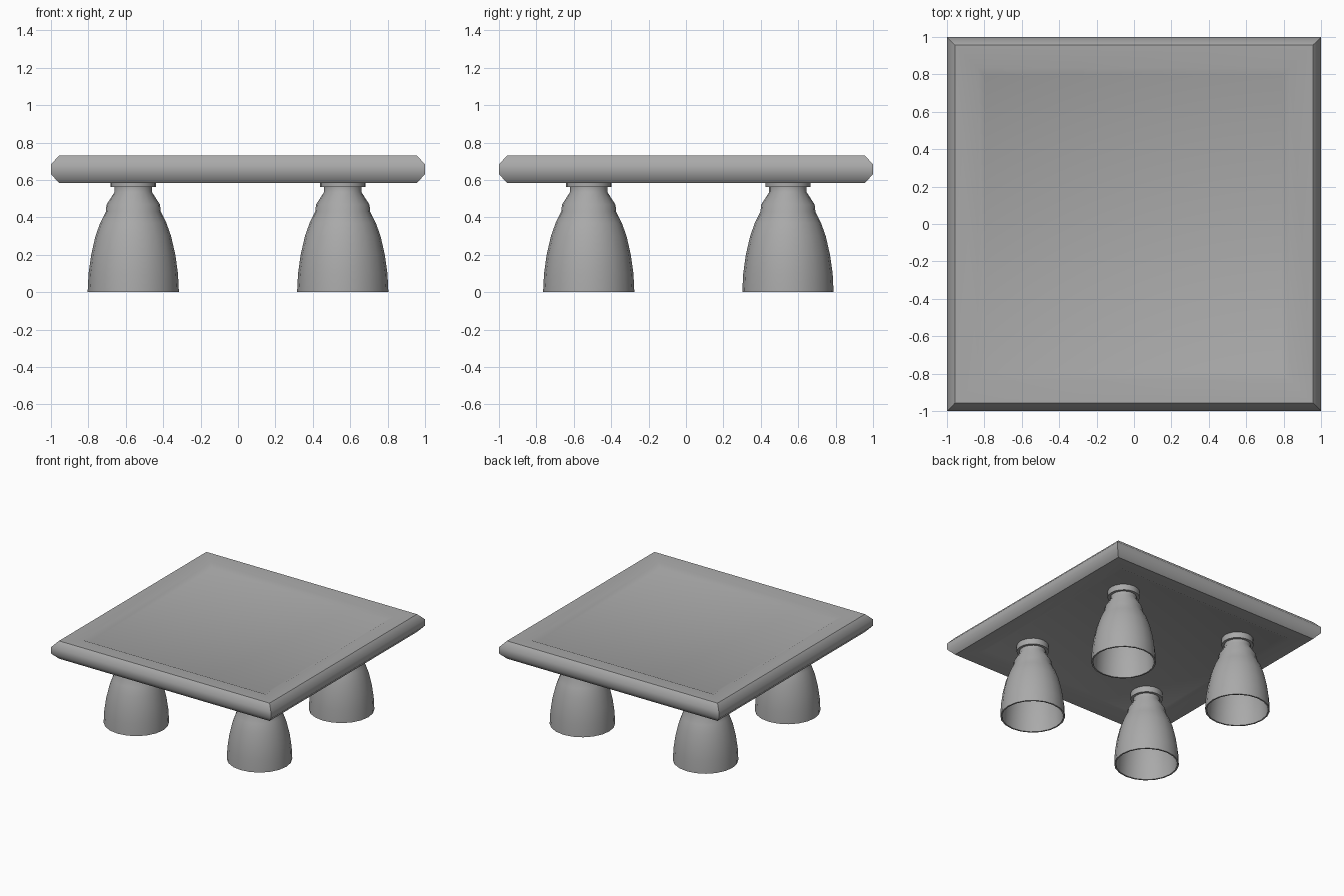
import bpy, bmesh, math

if "Cube" in bpy.data.objects:
    bpy.data.objects.remove(bpy.data.objects["Cube"], do_unlink=True)

grey = bpy.data.materials.new("stone grey")
grey.use_nodes = True
colour = (0.4, 0.4, 0.4, 1)
grey.diffuse_color = colour
grey.node_tree.nodes["Principled BSDF"].inputs["Base Color"].default_value = colour


def stack_rings(name, profile, sides, turn, stretch=1.0, smooth_band=None):
    """Join rings of (radius, height) into a closed solid with flat end caps."""
    bm = bmesh.new()
    rings = []
    for radius, z in profile:
        angles = [turn + math.tau * i / sides for i in range(sides)]
        rings.append([bm.verts.new((radius * stretch * math.cos(a),
                                    radius * stretch * math.sin(a), z)) for a in angles])
    for k, (low, high) in enumerate(zip(rings, rings[1:])):
        for i in range(sides):
            j = (i + 1) % sides
            face = bm.faces.new((low[i], low[j], high[j], high[i]))
            face.smooth = smooth_band is not None and k in smooth_band
    bm.faces.new(rings[0])
    bm.faces.new(rings[-1])
    bmesh.ops.recalc_face_normals(bm, faces=bm.faces)
    mesh = bpy.data.meshes.new(name)
    bm.to_mesh(mesh)
    bm.free()
    mesh.materials.append(grey)
    mesh.set_sharp_from_angle(angle=math.radians(45))
    return mesh


def place(name, mesh, location=(0, 0, 0)):
    obj = bpy.data.objects.new(name, mesh)
    obj.location = location
    bpy.context.collection.objects.link(obj)
    return obj


# Table top: bevelled square slab with a shallow sunken panel on both faces
mid = 0.657
upper = [(1.0, 0.026), (0.957, 0.073), (0.835, 0.067), (0.79, 0.046)]
slab = [(r, mid - h) for r, h in reversed(upper)] + [(r, mid + h) for r, h in upper]
place("table_top", stack_rings("table_top", slab, 4, math.pi / 4, math.sqrt(2), (2, 3, 4)))

# Legs: hollow bells with a shoulder, neck and collar; the inner wall comes first
outer = [(0.244, 0), (0.239, 0.1), (0.225, 0.2), (0.202, 0.3), (0.177, 0.37),
         (0.147, 0.43), (0.143, 0.468), (0.1, 0.535), (0.1, 0.562),
         (0.121, 0.562), (0.121, 0.615)]
wall = 0.012
inner = [(r - wall, z) for r, z in reversed(outer[:7])]
leg = stack_rings("leg", inner + outer, 20, 0)

for side, x in (("left", 0.56), ("right", -0.56)):
    for end, y in (("front", -0.52), ("back", 0.545)):
        place(f"{end}_{side}_leg", leg, (x, y, 0))
